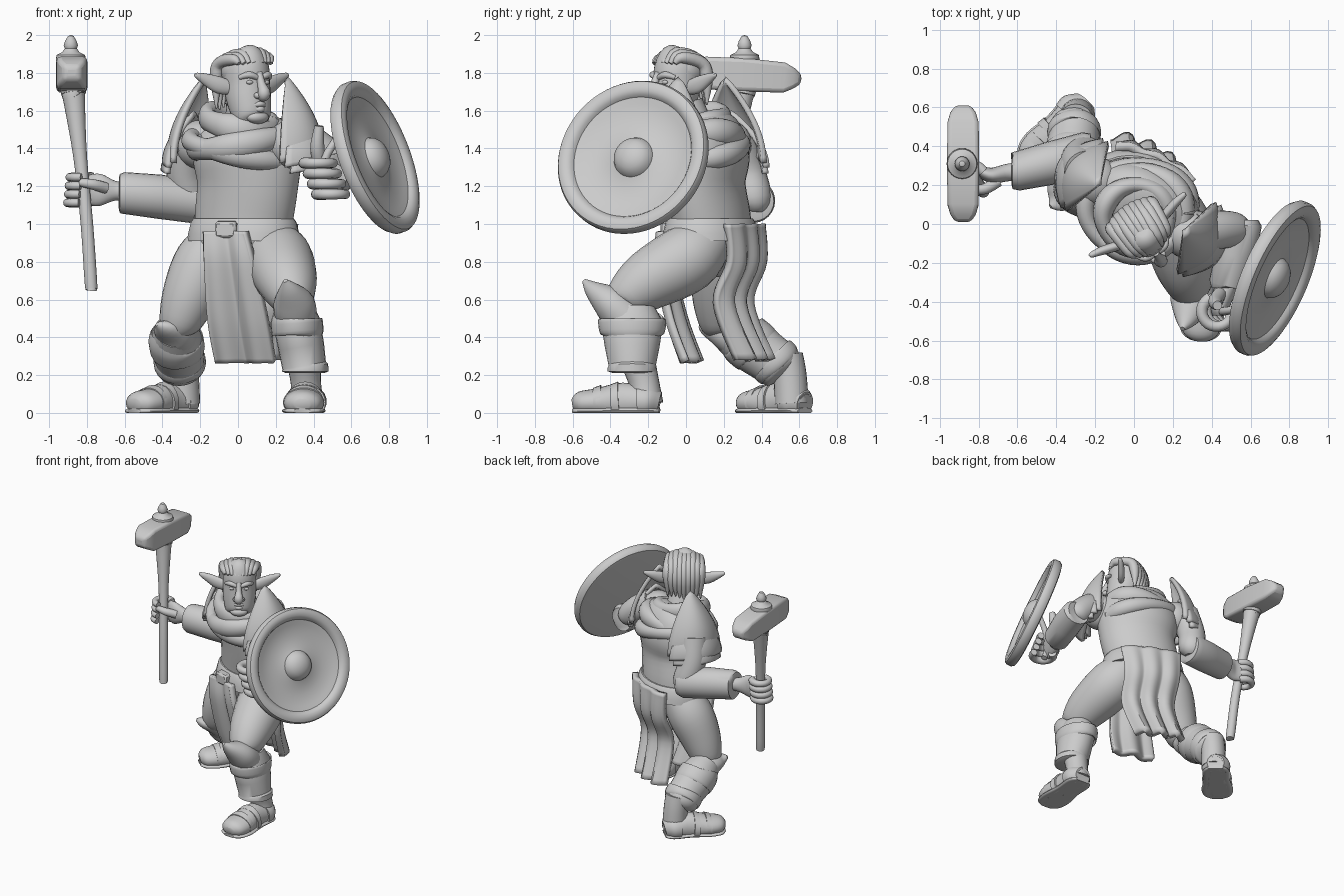
import bpy, bmesh, math, random
from mathutils import Vector, Matrix

default = bpy.data.objects.get("Cube")
if default:
    bpy.data.objects.remove(default)
random.seed(4)

clay = bpy.data.materials.new("plain grey")
clay.use_nodes = True
grey = (0.6, 0.6, 0.6, 1)
clay.diffuse_color = grey
clay.node_tree.nodes["Principled BSDF"].inputs["Base Color"].default_value = grey

X, Z = Vector((1, 0, 0)), Vector((0, 0, 1))
WORLD = Matrix()
ACROSS = Vector((.9, -.42, 0)).normalized()   # hip and chest line, twisted
BACK = Z.cross(ACROSS)
made = []


def finish(name, bm, space=WORLD):
    bmesh.ops.remove_doubles(bm, verts=bm.verts, dist=.0004)
    bmesh.ops.recalc_face_normals(bm, faces=bm.faces)
    bm.transform(space)
    mesh = bpy.data.meshes.new(name)
    bm.to_mesh(mesh)
    bm.free()
    mesh.materials.append(clay)
    obj = bpy.data.objects.new(name, mesh)
    bpy.context.collection.objects.link(obj)
    made.append(obj)
    return obj


def smooth_path(pts, sub):
    """Catmull-Rom through points that also carry radii."""
    out = []
    for i in range(len(pts) - 1):
        a, b, c, d = (pts[max(i - 1, 0)], pts[i], pts[i + 1], pts[min(i + 2, len(pts) - 1)])
        for s in range(sub):
            t = s / sub
            out.append([q + t * (r - p + t * (2 * p - 5 * q + 4 * r - w + t * (3 * (q - r) + w - p))) / 2
                        if sub > 1 else q for p, q, r, w in zip(a, b, c, d)])
    return out + [pts[-1]]


def bridge(bm, rings, closed=True):
    for low, high in zip(rings, rings[1:]):
        n = len(low)
        for j in range(n if closed else n - 1):
            k = (j + 1) % n
            bm.faces.new((low[j], low[k], high[k], high[j]))


def tube(name, pts, ref=X, n=24, sub=4, phase=0, space=WORLD, floor=None):
    """Loft of ellipses; each point is x, y, z, radius along ref, other radius."""
    path = smooth_path([tuple(p) + (p[3],) * (5 - len(p)) for p in pts], sub)
    where = [Vector(p[:3]) for p in path]
    bm, rings = bmesh.new(), []
    for i, p in enumerate(path):
        tangent = (where[min(i + 1, len(path) - 1)] - where[max(i - 1, 0)]).normalized()
        side = (ref - tangent * ref.dot(tangent)).normalized()
        up = tangent.cross(side)
        ring = []
        for j in range(n):
            a = math.tau * j / n + phase
            v = where[i] + side * math.cos(a) * max(p[3], .002) + up * math.sin(a) * max(p[4], .002)
            if floor is not None:
                v.z = max(v.z, floor)
            ring.append(bm.verts.new(v))
        rings.append(ring)
    bridge(bm, rings)
    bm.faces.new(rings[0])
    bm.faces.new(rings[-1])
    return finish(name, bm, space)


def lathe(name, profile, origin, axis=Z, n=48):
    bm = bmesh.new()
    rings = [[bm.verts.new((r * math.cos(math.tau * j / n), r * math.sin(math.tau * j / n), h))
              for j in range(n)] for r, h in profile]
    bridge(bm, rings)
    turn = Vector(axis).to_track_quat('Z', 'Y').to_matrix().to_4x4()
    return finish(name, bm, Matrix.Translation(origin) @ turn)


def blob(name, centre, size, space=WORLD):
    bm = bmesh.new()
    bmesh.ops.create_uvsphere(bm, u_segments=24, v_segments=14, radius=1)
    bm.transform(Matrix.Translation(centre) @ Matrix.Diagonal((*size, 1)))
    return finish(name, bm, space)


def sheet(name, point, cols, rows, thick):
    """Grid from point(u, v), u in -1..1 and v in 0..1, given thickness."""
    bm = bmesh.new()
    grid = [[bm.verts.new(point(2 * c / cols - 1, r / rows)) for c in range(cols + 1)]
            for r in range(rows + 1)]
    bridge(bm, grid, closed=False)
    obj = finish(name, bm)
    solid = obj.modifiers.new("thickness", 'SOLIDIFY')
    solid.thickness, solid.offset = thick, 0
    return obj


def cloth(name, rows, across, folds, depth):
    path = smooth_path(rows, 6)
    def point(u, v):
        x, y, z, half = path[round(v * (len(path) - 1))]
        wave = depth * (.3 + v) * math.cos(u * math.pi * folds)
        return Vector((x, y, z)) + across * u * half + BACK * (wave - .03 * u * u)
    return sheet(name, point, 30, len(path) - 1, .045)


def plate(name, base, out, width, height, bulge, lean):
    """Curved spade-shaped armour plate with its point on top."""
    out = Vector(out).normalized()
    side = Z.cross(out)
    def point(u, v):
        w = width * max(math.cos(v * math.pi / 2), 0) ** .9
        push = bulge * math.cos(v * 1.3) - lean * v * v - .6 * u * u * w
        return Vector(base) + out * push + side * u * w + Z * height * (v - .12 * u * u * (1 - v))
    return sheet(name, point, 16, 14, .03)


def loop(name, centre, rx, ry, r, tilt, tall=1):
    pts = []
    for i in range(17):
        a = math.tau * i / 16
        swell = r * (1 + .15 * math.sin(3 * a))
        pts.append((centre[0] + rx * math.cos(a), centre[1] + ry * math.sin(a),
                    centre[2] + tilt[0] * math.cos(a) + tilt[1] * math.sin(a), swell * tall, swell))
    return tube(name, pts, ref=Z, n=16, sub=3)


# Torso, belt and cloth
tube("torso", [(.03, .13, .9, .26, .2), (.03, .13, 1.02, .27, .2), (.05, .1, 1.2, .28, .2),
               (.05, .1, 1.36, .3, .22), (.04, .1, 1.5, .26, .18), (.03, .08, 1.57, .1, .1)], ref=ACROSS, n=32)
tube("pelvis", [(.02, .14, .72, .1, .09), (.02, .14, .8, .22, .17), (.03, .13, .95, .27, .21)], ref=ACROSS)
tube("belt", [(.03, .13, .91, .31, .245), (.03, .13, .95, .305, .24), (.03, .13, 1.01, .29, .225),
              (.03, .13, 1.03, .275, .21)], ref=ACROSS, n=32, sub=1)
buckle = tube("buckle", [(-.055, -.06, .97, .085, .065), (-.07, -.125, .97, .08, .06)],
              ref=ACROSS, n=4, sub=1, phase=math.pi / 4)
buckle.modifiers.new("soft edge", 'BEVEL').width = .012
cloth("front_cloth", [(-.06, -.09, .96, .12), (-.04, -.1, .8, .14), (0, -.04, .5, .165), (.04, .04, .27, .165)],
      Vector((.95, -.25, 0)), 2, .018)
cloth("back_cloth", [(.12, .34, 1, .22), (.11, .35, .8, .2), (.09, .28, .58, .19), (.07, .39, .28, .18)], ACROSS, 3, .022)

# Neck and scarf
tube("neck", [(.03, .06, 1.45, .11), (.03, 0, 1.64, .09)])
loop("scarf_top", (.01, .04, 1.53), .17, .16, .05, (-.03, .03), 1.4)
loop("scarf_middle", (.02, .06, 1.44), .24, .21, .055, (.04, .02), 1.2)
loop("scarf_lower", (.02, .08, 1.39), .27, .22, .05, (-.05, .03), 1.1)

# Head, turned toward its left
head = Matrix.Translation((.035, -.03, 0)) @ Matrix.Rotation(math.radians(33), 4, 'Z')
tube("head", [(0, -.09, 1.53, .07, .05), (0, -.075, 1.56, .1, .09), (0, -.045, 1.65, .118, .115),
              (0, -.02, 1.74, .12, .13), (0, -.015, 1.83, .118, .128), (0, -.01, 1.9, .085, .1),
              (0, 0, 1.925, .03, .04)], space=head, n=32)
tube("nose", [(0, -.14, 1.8, .018), (0, -.165, 1.74, .022), (0, -.19, 1.69, .034), (0, -.165, 1.665, .022)], space=head)
tube("upper_lip", [(-.05, -.13, 1.625, .008), (0, -.158, 1.635, .015), (.05, -.13, 1.625, .008)], ref=Z, space=head)
tube("lower_lip", [(-.04, -.13, 1.61, .008), (0, -.155, 1.607, .017), (.04, -.13, 1.61, .008)], ref=Z, space=head)
blob("chin", (0, -.125, 1.565), (.065, .045, .035), head)
for label, s in (("left", 1), ("right", -1)):
    tube(label + "_brow", [(s * .015, -.145, 1.775, .014), (s * .06, -.135, 1.79, .018),
                           (s * .095, -.095, 1.775, .012)], ref=Z, space=head)
    blob(label + "_eye", (s * .05, -.13, 1.75), (.022, .014, .012), head)
    blob(label + "_nostril", (s * .024, -.165, 1.68), (.02, .022, .018), head)
    tube(label + "_ear", [(s * .1, -.02, 1.72, .035, .02), (s * .16, 0, 1.735, .045, .025),
                          (s * .23, .02, 1.765, .032, .022), (s * .285, .03, 1.788, .014, .014),
                          (s * .295, .03, 1.792, .004)], ref=Z, n=16, space=head)
blob("hair_cap", (0, .005, 1.81), (.124, .125, .11), head)
for i in range(9):
    x = (i - 4) * .025
    drop, wild = 3 * x * x, random.uniform(-.02, .02)
    tube("hair_lock", [(x, -.13 + drop, 1.85, .012), (x * 1.1, -.06, 1.905 - drop + wild / 2, .03),
                       (x * 1.2, .06, 1.88 - drop, .034), (x * 1.2, .12 - drop, 1.77, .034),
                       (x * 1.2, .12 - drop, 1.62 + wild, .004)], n=10, space=head)

# Shoulder armour
for label, c, out in (("right", (-.2, .22), (-.75, .45, 0)), ("left", (.28, -.05), (.85, -.45, 0))):
    blob(label + "_shoulder", (*c, 1.42), (.13, .13, .13))
    plate(label + "_shoulder_spade", (*c, 1.37), out, .2, .4, .16, .07)
    plate(label + "_shoulder_plate", (*c, 1.33), out, .2, .26, .19, .02)
    plate(label + "_shoulder_rim", (*c, 1.29), out, .18, .2, .2, 0)

# Right arm and hammer
tube("right_upper_arm", [(-.25, .27, 1.45, .11), (-.28, .32, 1.28, .1), (-.25, .36, 1.13, .095), (-.25, .36, 1.07, .05)])
tube("right_forearm_guard", [(-.22, .36, 1.12, .085), (-.225, .36, 1.12, .105), (-.24, .36, 1.12, .115),
                             (-.42, .315, 1.145, .117, .112), (-.61, .27, 1.165, .11, .1),
                             (-.625, .27, 1.165, .1, .09), (-.63, .27, 1.165, .08, .07)], ref=Z, sub=1)
tube("right_hand", [(-.58, .27, 1.17, .05), (-.65, .265, 1.175, .052, .045), (-.73, .25, 1.18, .085, .04),
                    (-.79, .27, 1.18, .08, .03)], ref=Z)


def curled_fingers(name, centre, slide, start, r, thick):
    for f in range(4):
        pts = []
        for k in range(7):
            a = start + k * .7
            p = Vector(centre) + Vector(slide) * (f - 1.5)
            pts.append((p.x + r * math.cos(a), p.y + r * math.sin(a), p.z, thick - .001 * k))
        tube(name, pts, ref=Z, n=12, sub=3)


curled_fingers("right_finger", (-.835, .24, 1.18), (.004, 0, .045), .5, .062, .027)
tube("right_thumb", [(-.7, .22, 1.19, .03), (-.77, .18, 1.21, .028), (-.84, .18, 1.22, .02)], ref=Z, n=14)
tube("hammer_handle", [(-.775, .165, .665, .025), (-.778, .17, .68, .033), (-.8, .2, 1, .033),
                       (-.835, .25, 1.35, .036), (-.868, .295, 1.66, .058), (-.87, .3, 1.69, .066), (-.875, .31, 1.74, .066)])
r2 = math.sqrt(2)
block = tube("hammer_head", [(-.88, y, z, a * r2, b * r2) for y, z, a, b in
                             ((.01, 1.8, .04, .035), (.05, 1.8, .066, .062), (.1, 1.8, .08, .086), (.31, 1.79, .083, .088),
                              (.52, 1.775, .08, .08), (.57, 1.77, .066, .055), (.61, 1.765, .04, .025))],
             n=4, sub=1, phase=math.pi / 4)
soft = block.modifiers.new("soft edge", 'BEVEL')
soft.width, soft.segments = .02, 3
lathe("hammer_finial", [(0, -.04), (.07, -.04), (.08, -.01), (.075, .015), (.045, .03), (.032, .05),
                        (.038, .065), (.03, .09), (.015, .115), (0, .12)], (-.885, .31, 1.88), n=24)

# Left arm and shield
tube("left_upper_arm", [(.32, -.05, 1.45, .11), (.44, -.03, 1.38, .1), (.53, -.03, 1.3, .085), (.55, -.04, 1.27, .04)], ref=Z)
tube("left_forearm_guard", [(.56, .02, 1.29, .08), (.56, .01, 1.29, .1), (.525, -.15, 1.265, .105),
                            (.48, -.31, 1.24, .095), (.48, -.33, 1.24, .08)], ref=Z, sub=1)
tube("left_hand", [(.48, -.31, 1.24, .05), (.46, -.36, 1.24, .08, .055), (.44, -.43, 1.24, .1, .05),
                   (.44, -.47, 1.24, .08, .035)], ref=Z)
curled_fingers("left_finger", (.46, -.45, 1.24), (-.022, 0, .055), 2, .078, .031)
tube("left_thumb", [(.44, -.36, 1.3, .035), (.42, -.4, 1.4, .038), (.43, -.42, 1.52, .024)], n=14)
tube("shield_grip", [(.48, -.45, 1.14, .022), (.46, -.45, 1.2, .022), (.46, -.45, 1.34, .022), (.53, -.44, 1.46, .02)], n=12)
lathe("shield", [(0, -.035), (.38, -.035), (.41, -.028), (.424, -.008), (.424, .025), (.415, .042), (.395, .05),
                 (.365, .048), (.345, .035), (.335, .018), (.3, .008), (.22, -.01), (.13, .004), (.11, .01),
                 (.1, .035), (.075, .06), (.04, .075), (0, .08)], (.718, -.276, 1.35), (.86, -.37, .33), n=64)

# Legs, guards and knee cups
tube("left_thigh", [(.15, .13, .93, .13), (.21, .01, .82, .18), (.26, -.2, .7, .16), (.29, -.33, .6, .11), (.3, -.35, .57, .06)])
tube("right_thigh", [(-.08, .22, .93, .13), (-.17, .2, .8, .165), (-.25, .18, .63, .15), (-.31, .18, .47, .11), (-.32, .19, .41, .06)])
tube("left_knee_cup", [(.25, -.54, .7, .012), (.27, -.49, .65, .06, .05), (.295, -.4, .58, .11, .095),
                       (.31, -.32, .5, .11, .11)])
tube("right_knee_cup", [(-.43, .09, .47, .012), (-.39, .12, .45, .07, .045), (-.34, .2, .43, .11, .09),
                        (-.31, .27, .39, .1, .1)], ref=ACROSS)
tube("left_shin_guard", [(.3, -.285, .56, .1, .12), (.31, -.285, .48, .125, .165), (.335, -.285, .35, .122, .145),
                         (.35, -.285, .25, .117, .125), (.355, -.285, .24, .124, .13), (.355, -.285, .22, .124, .13),
                         (.355, -.285, .21, .1, .1)], sub=1)
tube("left_shin_cuff", [(.31, -.285, .5, .12, .16), (.31, -.285, .49, .137, .18), (.315, -.285, .42, .137, .17),
                        (.315, -.285, .41, .12, .14)])
tube("right_shin_guard", [(-.33, .22, .44, .11), (-.325, .33, .37, .14), (-.31, .44, .29, .132), (-.305, .51, .24, .125), (-.3, .54, .21, .08)])
tube("right_shin_cuff", [(-.33, .3, .4, .13), (-.33, .31, .39, .145), (-.32, .37, .34, .145), (-.32, .38, .33, .13)])
tube("right_shin_hem", [(-.31, .45, .29, .125), (-.31, .46, .28, .138), (-.305, .49, .255, .136), (-.305, .5, .245, .12)])
tube("left_ankle", [(.35, -.25, .26, .09), (.36, -.22, .15, .08), (.365, -.21, .05, .09)])
tube("right_ankle", [(-.3, .53, .3, .09), (-.295, .55, .2, .088), (-.29, .56, .05, .09)])


def foot(label, heel, toe):
    heel, toe = Vector(heel), Vector(toe)
    shape = ((0, .05, .05, .05), (.12, .06, .075, .09), (.42, .06, .1, .088),
             (.72, .055, .075, .108), (.92, .05, .062, .09), (1, .045, .03, .04))
    def section(part, rows, grow, squash=1):
        pts = [(*heel.lerp(toe, t).to_2d(), z * squash, r * squash + grow, w + grow) for t, z, r, w in rows]
        tube(label + part, pts, ref=Z, floor=0)
    section("_shoe", shape, 0)
    section("_sole", shape, .008, .2)
    section("_heel_cup", shape[:2] + ((.25, .06, .08, .09),), .012)
    for part, t, r in (("_instep_strap", .46, .098), ("_toe_strap", .66, .08)):
        section(part, ((t, .058, r, .093), (t + .09, .055, r - .012, .1)), .01)


foot("left", (.37, -.14, 0), (.34, -.6, 0))
foot("right", (-.25, .63, 0), (-.55, .3, 0))

# Smooth shading that keeps hard edges
bpy.ops.object.select_all(action='DESELECT')
for obj in made:
    obj.select_set(True)
bpy.context.view_layer.objects.active = made[0]
bpy.ops.object.shade_smooth_by_angle(angle=math.radians(40))
